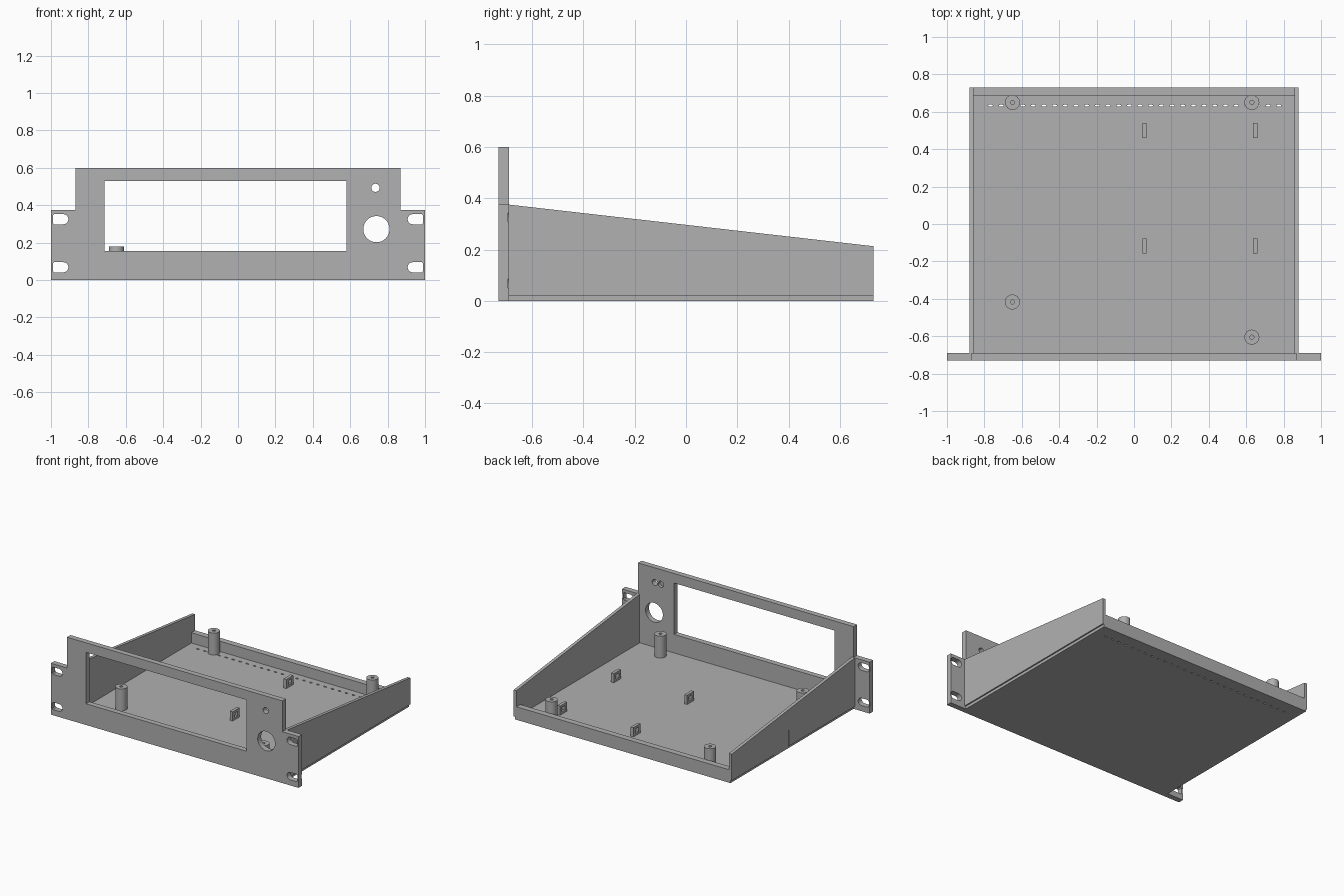
import bpy, bmesh, math
from mathutils import Vector

if "Cube" in bpy.data.objects:
    bpy.data.objects.remove(bpy.data.objects["Cube"])

grey = bpy.data.materials.new("mid_grey")
grey.use_nodes = True
colour = (0.44, 0.44, 0.44, 1)
grey.diffuse_color = colour
grey.node_tree.nodes["Principled BSDF"].inputs["Base Color"].default_value = colour

FRONT, INNER, BACK = -0.73, -0.69, 0.73
FLOOR, WALL_IN, WALL_OUT = 0.02, 0.857, 0.88


def prism(name, points, axis, low, high):
    """Extrude a flat outline along one axis; the points use the other two."""
    def place(p, d):
        v = list(p)
        v.insert(axis, d)
        return Vector(v)
    bm = bmesh.new()
    face = bm.faces.new([bm.verts.new(place(p, low)) for p in points])
    new = bmesh.ops.extrude_face_region(bm, geom=[face])["geom"]
    shift = place((0, 0), high - low)
    bmesh.ops.translate(bm, vec=shift, verts=[g for g in new if isinstance(g, bmesh.types.BMVert)])
    bmesh.ops.recalc_face_normals(bm, faces=bm.faces[:])
    mesh = bpy.data.meshes.new(name)
    bm.to_mesh(mesh)
    bm.free()
    mesh.materials.append(grey)
    obj = bpy.data.objects.new(name, mesh)
    bpy.context.collection.objects.link(obj)
    return obj


def box(name, x0, x1, y0, y1, z0, z1):
    return prism(name, [(x0, y0), (x1, y0), (x1, y1), (x0, y1)], 2, z0, z1)


def ring(cx, cy, rx, ry=None, sides=32):
    turn = 2 * math.pi / sides
    return [(cx + rx * math.cos(i * turn), cy + (ry or rx) * math.sin(i * turn)) for i in range(sides)]


def cut(obj, cutter):
    """Subtract the cutter, keep the result and discard the cutter."""
    mod = obj.modifiers.new("cut", "BOOLEAN")
    mod.operation, mod.solver, mod.object = "DIFFERENCE", "EXACT", cutter
    graph = bpy.context.evaluated_depsgraph_get()
    mesh = bpy.data.meshes.new_from_object(obj.evaluated_get(graph))
    obj.modifiers.clear()
    obj.data = mesh
    bpy.data.objects.remove(cutter)


def smooth(obj):
    bpy.ops.object.select_all(action="DESELECT")
    obj.select_set(True)
    bpy.context.view_layer.objects.active = obj
    bpy.ops.object.shade_smooth_by_angle(angle=math.radians(30))


# Front panel with ears
half = [(1, 0), (1, 0.375), (0.87, 0.375), (0.87, 0.6)]
panel = prism("front_panel", half + [(-x, z) for x, z in reversed(half)], 1, FRONT, INNER)
cut(panel, box("window_cutter", -0.715, 0.58, -1, 0, 0.155, 0.53))
cut(panel, prism("dial_cutter", ring(0.74, 0.272, 0.07, sides=48), 1, -1, 0))
cut(panel, prism("lamp_cutter", ring(0.735, 0.493, 0.022), 1, -1, 0))
cut(panel, prism("pocket_cutter", ring(0.685, 0.493, 0.022), 1, -0.71, 0))

# Mounting slots, round on the inner end, open to the edge at the rear
for side in (-1, 1):
    for z in (0.325, 0.068):
        r = 0.027
        arc = [math.pi * (0.5 + i / 12) for i in range(13)]
        slot = [(0.934 + r * math.cos(a), z + r * math.sin(a)) for a in arc]
        slot += [(0.983, z - r), (0.99, z - 0.02), (0.99, z + 0.02), (0.983, z + r)]
        cut(panel, prism("slot_cutter", [(side * x, h) for x, h in slot], 1, -1, 0))
        ends = sorted((side * 0.96, side * 1.1))
        cut(panel, box("edge_cutter", *ends, INNER - 0.004, 0, z - 0.017, z + 0.017))
smooth(panel)

# Floor with a row of small vents
floor = box("floor", -0.87, 0.87, INNER, BACK, 0, FLOOR)
for i in range(28):
    x = -0.767 + i * 0.0571
    cut(floor, prism("vent_cutter", ring(x, 0.633, 0.013, 0.006, 10), 2, -1, 1))

# Rear lip
box("rear_lip", -WALL_IN, WALL_IN, 0.686, BACK, FLOOR, 0.095)

# Sloping side walls
for side, name in ((1, "left_wall"), (-1, "right_wall")):
    outline = [(INNER, FLOOR), (BACK, FLOOR), (BACK, 0.213), (INNER, 0.375)]
    wall = prism(name, outline, 0, side * WALL_IN, side * WALL_OUT)
    if side < 0:
        # Shallow recess on the outer face
        cut(wall, box("recess_cutter", -1, -0.875, 0.07, 0.24, 0, 0.14))

# Standoffs with screw holes
for x, y in ((-0.65, 0.65), (0.63, 0.65), (-0.65, -0.417), (0.63, -0.605)):
    post = prism("standoff", ring(x, y, 0.04), 2, FLOOR, 0.18)
    cut(post, prism("screw_cutter", ring(x, y, 0.011, sides=16), 2, 0.06, 1))
    smooth(post)

# Cable tie loops
for x in (0.057, 0.648):
    for y in (0.501, -0.118):
        loop = box("cable_loop", x - 0.011, x + 0.011, y - 0.04, y + 0.04, FLOOR, 0.087)
        cut(loop, box("loop_cutter", x - 0.1, x + 0.1, y - 0.018, y + 0.018, 0.036, 0.07))
